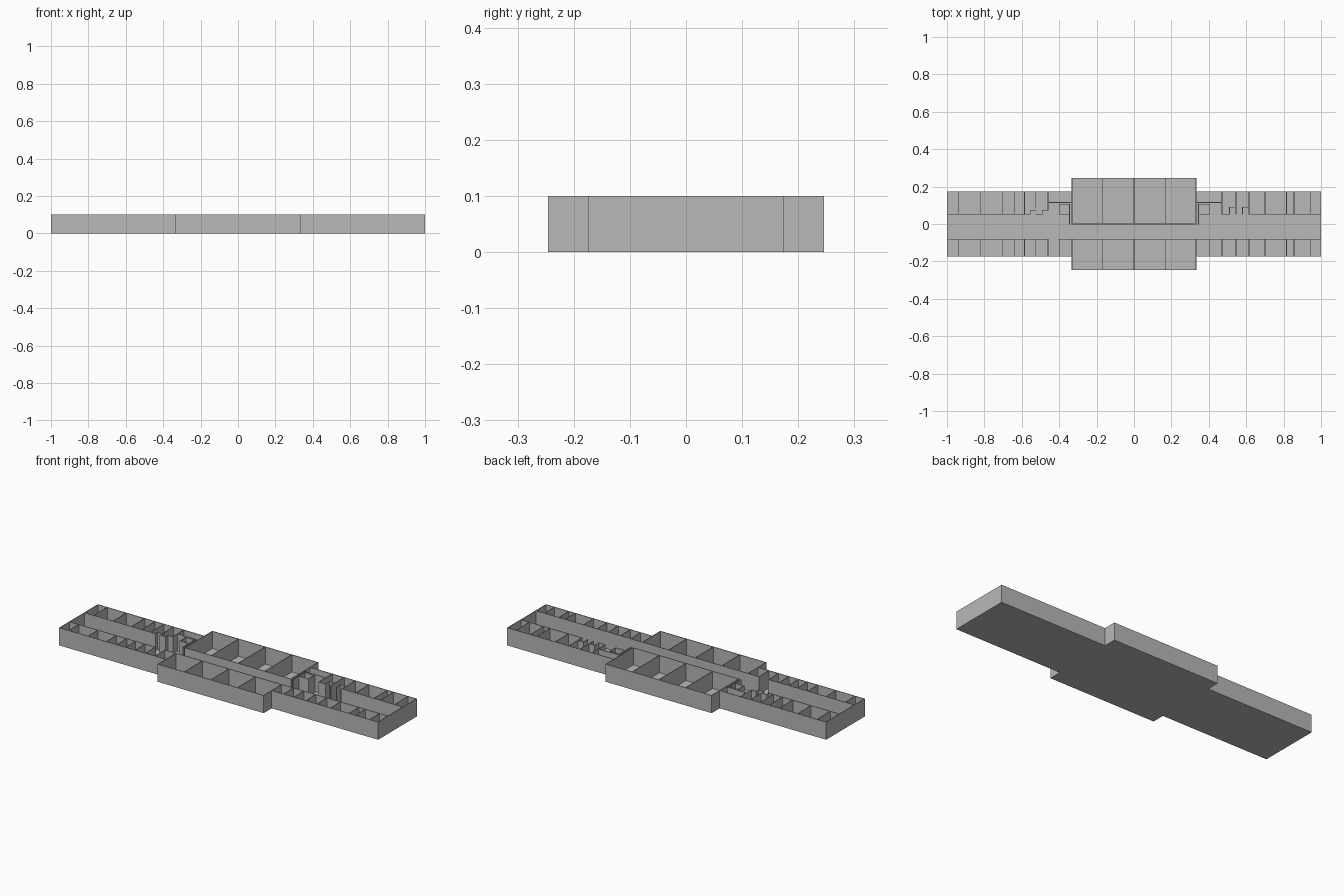
import bpy
import bmesh
from mathutils import Matrix

cube = bpy.data.objects.get("Cube")
if cube:
    bpy.data.objects.remove(cube, do_unlink=True)

H = 0.10        # wall height
T = 0.004       # wall thickness
FLOOR = 0.003   # slab thickness
CX, CY = 0.333, 0.246      # half size of the central block
WX, WY = 1.0, 0.174        # half size of the wings
REAR, FRONT = 0.052, -0.082  # corridor wall lines
e = T / 2

grey = bpy.data.materials.new("plain grey")
grey.use_nodes = True
grey.diffuse_color = (0.48, 0.48, 0.48, 1)
grey.node_tree.nodes["Principled BSDF"].inputs["Base Color"].default_value = (0.48, 0.48, 0.48, 1)


def finish(name, bm):
    mesh = bpy.data.meshes.new(name)
    bm.to_mesh(mesh)
    bm.free()
    mesh.materials.append(grey)
    obj = bpy.data.objects.new(name, mesh)
    bpy.context.collection.objects.link(obj)
    return obj


def walls(name, paths):
    """Axis-aligned thin walls along each path of (x, y) points."""
    bm = bmesh.new()
    for path in paths:
        for (x0, y0), (x1, y1) in zip(path, path[1:]):
            size = (abs(x1 - x0) + T, abs(y1 - y0) + T, H - FLOOR / 2)
            mid = ((x0 + x1) / 2, (y0 + y1) / 2, (H + FLOOR / 2) / 2)
            m = Matrix.Translation(mid) @ Matrix.Diagonal((*size, 1))
            bmesh.ops.create_cube(bm, size=1, matrix=m)
    return finish(name, bm)


def dividers(name, xs, y0, y1):
    return walls(name, [[(x, y0), (x, y1)] for x in xs])


def outline(d):
    """Stepped plan outline, inset by d."""
    q = [(CX - d, CY - d), (CX - d, WY - d), (WX - d, WY - d)]
    right = q + [(x, -y) for x, y in reversed(q)]
    return right + [(-x, y) for x, y in reversed(right)]


# Floor slab
bm = bmesh.new()
face = bm.faces.new([bm.verts.new((x, y, 0)) for x, y in reversed(outline(0))])
top = bmesh.ops.extrude_face_region(bm, geom=[face])["geom"]
bmesh.ops.translate(bm, verts=[v for v in top if isinstance(v, bmesh.types.BMVert)], vec=(0, 0, FLOOR))
bmesh.ops.recalc_face_normals(bm, faces=bm.faces)
finish("floor_slab", bm)

# Outer walls
edge = outline(e)
walls("outer_walls", [edge + edge[:1]])

# Central block: side walls, corridor walls and room dividers
ix = CX - e
walls("central_side_walls", [[(s * ix, 0), (s * ix, CY - e)] for s in (-1, 1)]
      + [[(s * ix, FRONT), (s * ix, -CY + e)] for s in (-1, 1)])
walls("central_rear_corridor_wall", [[(-ix, 0), (ix, 0)]])
walls("central_front_corridor_wall",
      [[(-0.40, -WY + e), (-0.40, FRONT), (0.405, FRONT), (0.405, -WY + e)]])
dividers("central_rear_dividers", (-0.167, 0, 0.167), 0, CY - e)
dividers("central_front_dividers", (-0.167, 0, 0.167), -CY + e, FRONT)

# Wing corridor walls, with the stepped entrances near the centre
walls("wing_front_corridor_walls", [[(-WX + e, FRONT), (-0.46, FRONT)],
                                    [(0.405, FRONT), (WX - e, FRONT)]])
walls("left_plan_rear_corridor_wall", [
    [(-WX + e, REAR), (-0.555, REAR), (-0.555, 0.073), (-0.525, 0.073)],
    [(-0.525, REAR), (-0.49, REAR), (-0.49, 0.073), (-0.46, 0.073), (-0.46, 0.115), (-0.34, 0.115)]])
walls("right_plan_rear_corridor_wall", [
    [(WX - e, REAR), (0.615, REAR), (0.615, 0.09), (0.58, 0.09), (0.58, REAR)],
    [(0.545, REAR), (0.545, 0.09), (0.51, 0.09), (0.51, REAR), (0.47, REAR), (0.47, 0.115), (0.34, 0.115)]])

# Small shafts beside the central block
walls("shaft_walls", [
    [(-0.345, 0), (-0.345, 0.105), (-0.40, 0.105), (-0.40, REAR), (-0.345, REAR)],
    [(0.345, 0), (0.345, 0.105), (0.405, 0.105), (0.405, REAR), (0.345, REAR)]])

# Wing room dividers
left_xs = (-0.94, -0.82, -0.705, -0.64, -0.585)
right_xs = (0.70, 0.815, 0.855, 0.945)
dividers("wing_rear_dividers", left_xs + right_xs, REAR, WY - e)
dividers("wing_rear_short_dividers", (-0.525, 0.545, 0.615), 0.085, WY - e)
dividers("wing_rear_entrance_dividers", (-0.46, 0.47), 0.115, WY - e)
dividers("wing_front_dividers", left_xs + (-0.525, -0.46, 0.47, 0.545, 0.615) + right_xs,
         -WY + e, FRONT)
